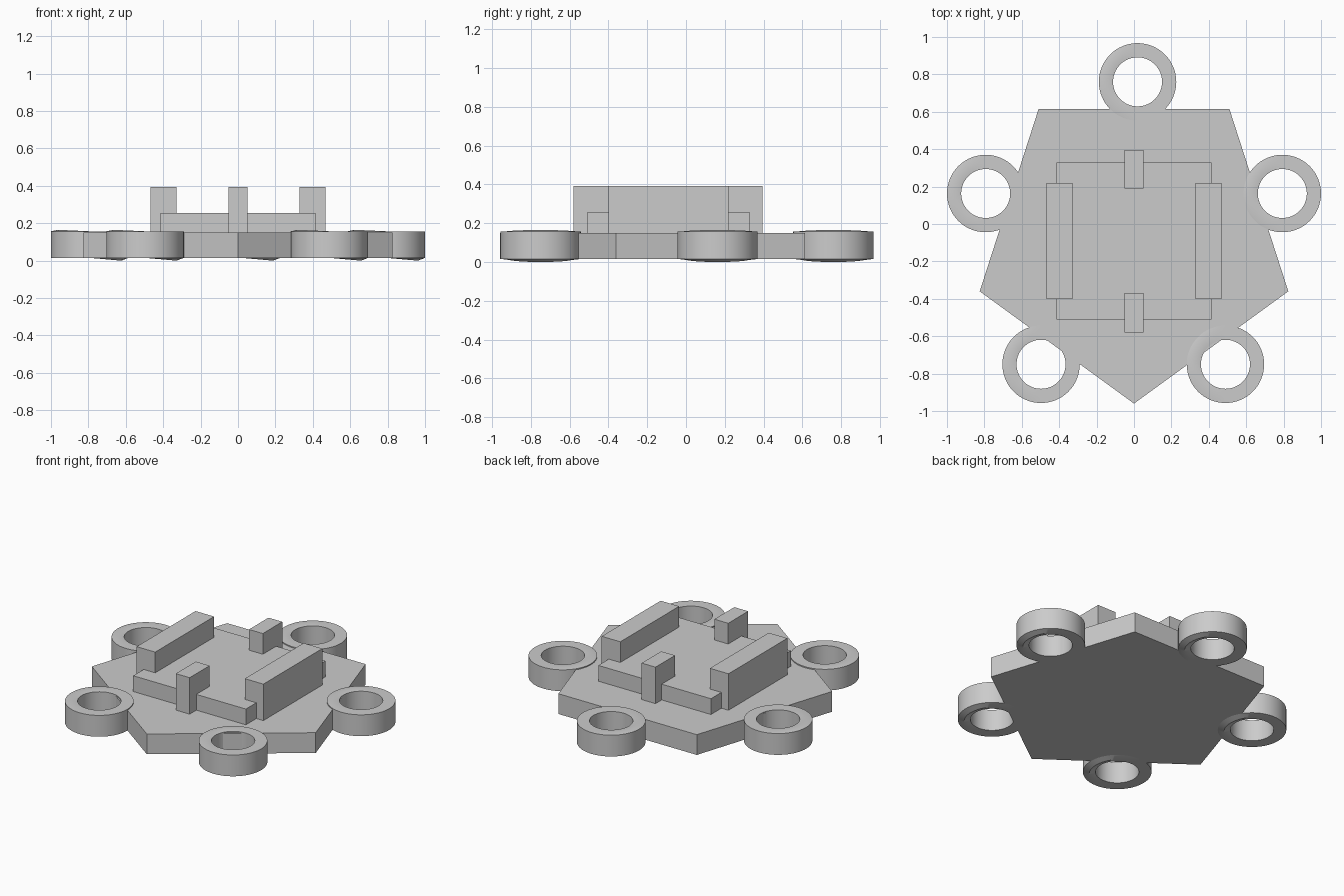
import bpy, bmesh, math

cube = bpy.data.objects.get("Cube")
if cube:
    bpy.data.objects.remove(cube, do_unlink=True)

grey = bpy.data.materials.new("plain grey")
grey.use_nodes = True
COLOUR = (0.6, 0.6, 0.6, 1)
grey.diffuse_color = COLOUR
grey.node_tree.nodes["Principled BSDF"].inputs["Base Color"].default_value = COLOUR

BASE_Z, DECK_Z = 0.015, 0.15


def finish(name, bm):
    bmesh.ops.recalc_face_normals(bm, faces=bm.faces)
    mesh = bpy.data.meshes.new(name)
    bm.to_mesh(mesh)
    bm.free()
    mesh.materials.append(grey)
    obj = bpy.data.objects.new(name, mesh)
    bpy.context.collection.objects.link(obj)
    return obj


def prism(name, outline, z0, z1):
    bm = bmesh.new()
    face = bm.faces.new([bm.verts.new((x, y, z0)) for x, y in outline])
    top = bmesh.ops.extrude_face_region(bm, geom=[face], use_keep_orig=True)
    verts = [g for g in top["geom"] if isinstance(g, bmesh.types.BMVert)]
    bmesh.ops.translate(bm, verts=verts, vec=(0, 0, z1 - z0))
    return finish(name, bm)


def box(name, x0, x1, y0, y1, z1):
    return prism(name, [(x0, y0), (x1, y0), (x1, y1), (x0, y1)], DECK_Z, z1)


def ring(name, cx, cy, outer=0.207, inner=0.131, steps=64):
    # Closed profile swept around; the rims swell slightly on opposite sides
    low, high, mid = BASE_Z, 0.157, (outer + inner) / 2
    bm = bmesh.new()
    loops = []
    for i in range(steps):
        a = math.tau * i / steps
        c, s = math.cos(a), math.sin(a)
        profile = [(inner, low), (mid, low - 0.015 * max(0, c)), (outer, low),
                   (outer, high), (mid, high + 0.008 * max(0, -c)), (inner, high)]
        loops.append([bm.verts.new((cx + r * c, cy + r * s, z)) for r, z in profile])
    for i, a in enumerate(loops):
        b = loops[(i + 1) % steps]
        for j in range(len(a)):
            k = (j + 1) % len(a)
            bm.faces.new((a[j], b[j], b[k], a[k]))
    obj = finish(name, bm)
    bpy.ops.object.select_all(action='DESELECT')
    obj.select_set(True)
    bpy.context.view_layer.objects.active = obj
    bpy.ops.object.shade_smooth_by_angle(angle=math.radians(30))


# Five-sided deck
prism("deck", [(0, -0.96), (0.825, -0.36), (0.51, 0.615), (-0.51, 0.615), (-0.825, -0.36)],
      BASE_Z, DECK_Z)

# Raised slab with side bars and end posts
box("raised_slab", -0.415, 0.415, -0.51, 0.33, 0.255)
for side, s in (("left", 1), ("right", -1)):
    x0, x1 = sorted((s * 0.33, s * 0.467))
    box(side + "_bar", x0, x1, -0.4, 0.22, 0.393)
box("front_post", -0.052, 0.05, -0.58, -0.37, 0.393)
box("back_post", -0.052, 0.05, 0.19, 0.395, 0.393)

# Rings around the rim
ring("back_ring", 0.019, 0.76)
ring("left_ring", 0.793, 0.163)
ring("right_ring", -0.793, 0.163)
ring("front_left_ring", 0.489, -0.75)
ring("front_right_ring", -0.497, -0.75)
